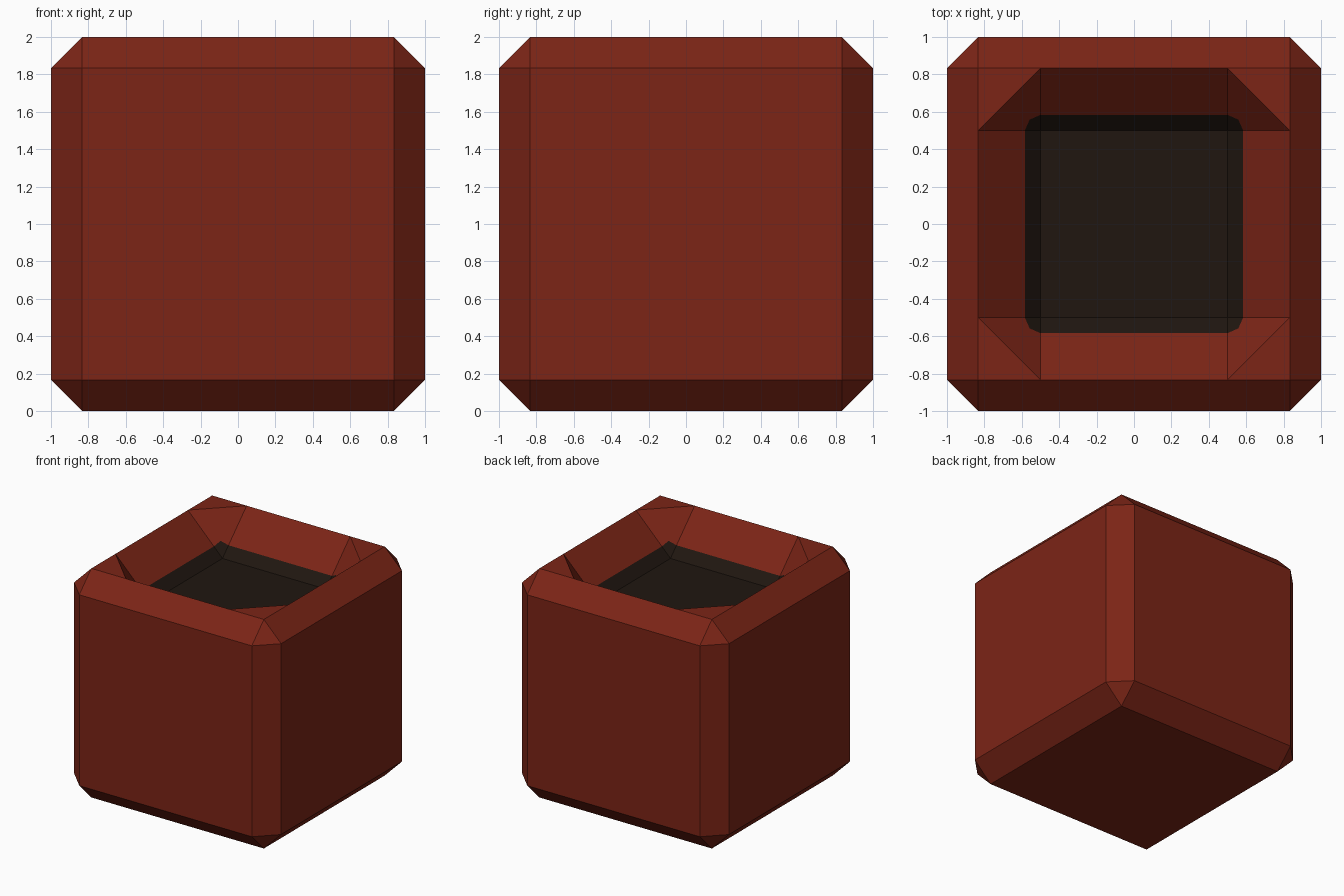
import bpy, bmesh
from mathutils import Matrix, Vector
from math import pi

if "Cube" in bpy.data.objects:
    bpy.data.objects.remove(bpy.data.objects["Cube"])

EDGE = 1 / 6            # chamfer width
RIM, MOUTH = 5 / 6, 0.5  # ridge and cavity floor half-widths
LINE = 7 / 12           # where the dark lining starts on the slope


def slope(x, y):
    """Point on the 45 degree funnel inside the rim."""
    return Vector((x, y, 2 - (RIM - MOUTH) + (abs(x) - MOUTH) + (abs(y) - MOUTH)))


def add_quarters(bm, polygons):
    """Repeat polygons on all four sides, facing up."""
    for i in range(4):
        turn = Matrix.Rotation(i * pi / 2, 3, 'Z')
        for poly in polygons:
            bm.faces.new([bm.verts.new(turn @ p) for p in poly])


def finish(name, bm, colour):
    bmesh.ops.remove_doubles(bm, verts=bm.verts, dist=1e-4)
    mesh = bpy.data.meshes.new(name)
    bm.to_mesh(mesh)
    bm.free()
    mat = bpy.data.materials.new(name + "_colour")
    mat.diffuse_color = colour
    mat.use_nodes = True
    mat.node_tree.nodes["Principled BSDF"].inputs["Base Color"].default_value = mat.diffuse_color
    mesh.materials.append(mat)
    bpy.context.collection.objects.link(bpy.data.objects.new(name, mesh))


# Shared points on one side and its corner
top_l, top_r = Vector((-MOUTH, RIM, 2)), Vector((MOUTH, RIM, 2))
top_side, peak = Vector((RIM, MOUTH, 2)), Vector((RIM, RIM, 2))
mid_l, mid_r = slope(-MOUTH, LINE), slope(MOUTH, LINE)
mid_side, mid_corner = slope(LINE, MOUTH), slope(0.558, 0.558)
low_l, low_r = slope(-MOUTH, MOUTH), slope(MOUTH, MOUTH)

# Pot: chamfered cube, open top, flat rim corners and sloping inner walls
bm = bmesh.new()
bmesh.ops.create_cube(bm, size=2, matrix=Matrix.Translation((0, 0, 1)))
bmesh.ops.bevel(bm, geom=bm.edges[:], offset=EDGE, segments=1,
                affect='EDGES', profile=0.5)
top = max(bm.faces, key=lambda f: f.calc_center_median().z)
bmesh.ops.delete(bm, geom=[top], context='FACES_ONLY')
add_quarters(bm, [
    [peak, top_r, top_side],
    [top_r, top_l, mid_l, mid_r],
    [top_side, top_r, mid_r, mid_corner, mid_side],
])
finish("pot", bm, (0.2, 0.018, 0.008, 1))

# Soil: dark floor with a band climbing the inner walls
bm = bmesh.new()
add_quarters(bm, [
    [mid_r, mid_l, low_l, low_r],
    [mid_side, mid_corner, mid_r, low_r],
    [low_r, low_l, Vector((0, 0, low_r.z))],
])
bmesh.ops.remove_doubles(bm, verts=bm.verts, dist=1e-4)
bmesh.ops.dissolve_limit(bm, angle_limit=0.01, verts=bm.verts, edges=bm.edges)
finish("soil", bm, (0.014, 0.008, 0.005, 1))
